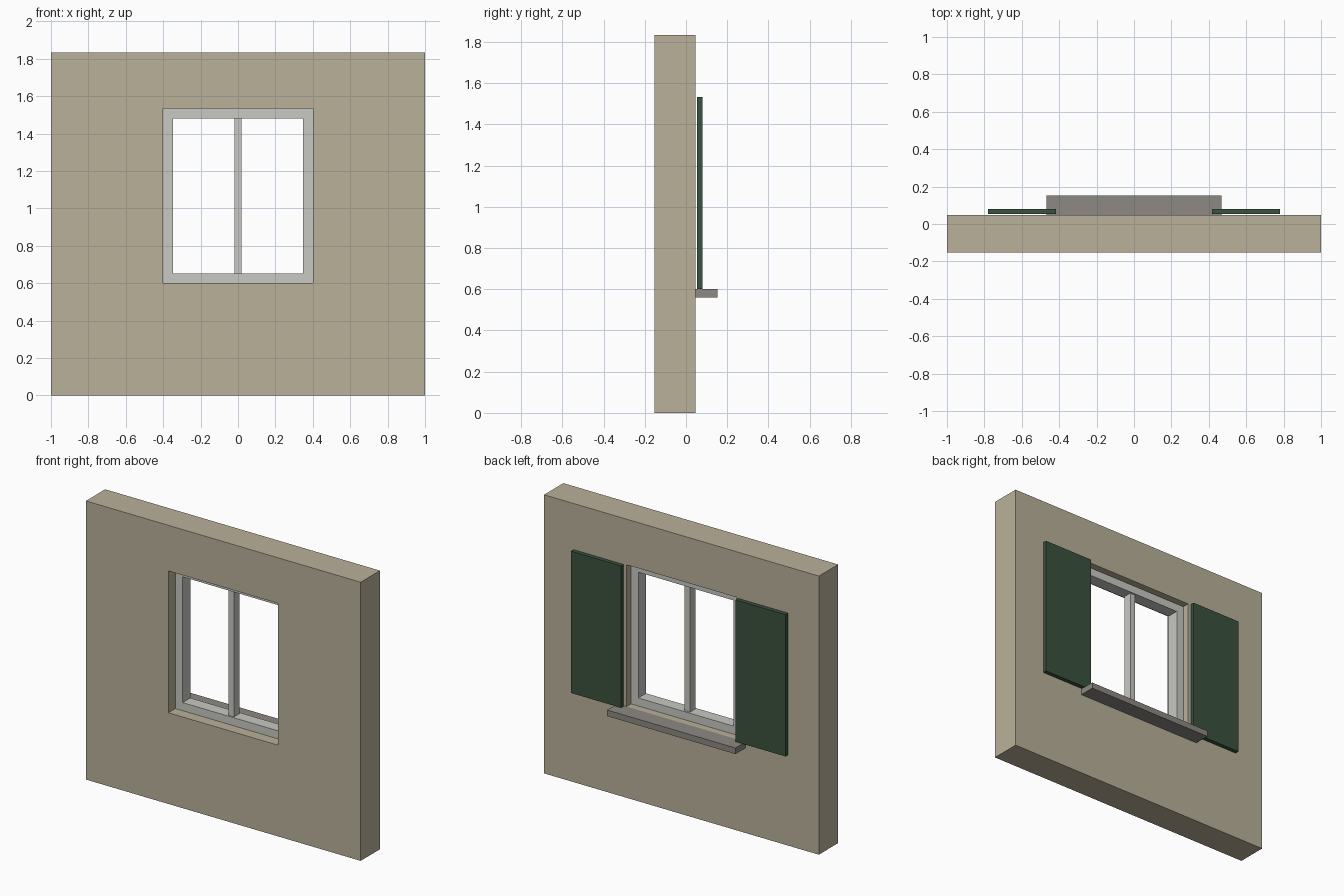
import bpy
import bmesh

default_cube = bpy.data.objects.get("Cube")
if default_cube:
    bpy.data.objects.remove(default_cube, do_unlink=True)


def make_material(name, rgb):
    mat = bpy.data.materials.new(name)
    mat.use_nodes = True
    mat.diffuse_color = (*rgb, 1)
    mat.node_tree.nodes["Principled BSDF"].inputs["Base Color"].default_value = (*rgb, 1)
    return mat


def add_object(name, bm, mat):
    bmesh.ops.recalc_face_normals(bm, faces=bm.faces)
    mesh = bpy.data.meshes.new(name)
    bm.to_mesh(mesh)
    bm.free()
    mesh.materials.append(mat)
    obj = bpy.data.objects.new(name, mesh)
    bpy.context.collection.objects.link(obj)
    return obj


def box(name, x, y, z, mat):
    """Box spanning the given (low, high) ranges."""
    bm = bmesh.new()
    bmesh.ops.create_cube(bm, size=1)
    for v in bm.verts:
        v.co = [r[0] if c < 0 else r[1] for c, r in zip(v.co, (x, y, z))]
    return add_object(name, bm, mat)


def ring(name, outer, inner, y, mat):
    """Rectangular slab with a rectangular opening; rectangles are (half width, bottom, top)."""
    bm = bmesh.new()
    loops = []
    for half, low, high in (outer, inner):
        corners = ((-half, low), (half, low), (half, high), (-half, high))
        loops.append([bm.verts.new((cx, y[0], cz)) for cx, cz in corners])
    out, inn = loops
    for i in range(4):
        j = (i + 1) % 4
        bm.faces.new((out[i], out[j], inn[j], inn[i]))
    geo = bmesh.ops.extrude_face_region(bm, geom=bm.faces[:], use_keep_orig=True)
    moved = [g for g in geo["geom"] if isinstance(g, bmesh.types.BMVert)]
    bmesh.ops.translate(bm, verts=moved, vec=(0, y[1] - y[0], 0))
    return add_object(name, bm, mat)


plaster = make_material("beige plaster", (0.49, 0.44, 0.323))
paint = make_material("pale grey paint", (0.578, 0.584, 0.546))
stone = make_material("grey stone", (0.27, 0.25, 0.223))
green = make_material("dark green paint", (0.042, 0.084, 0.048))

# Main dimensions
wall_front, wall_back = -0.153, 0.047
bottom, top = 0.6, 1.533
half_opening = 0.4
bar = 0.053

# Wall with window opening
opening = (half_opening, bottom, top)
ring("wall", (1, 0, 1.833), opening, (wall_front, wall_back), plaster)

# Recessed window frame and its slimmer centre post
ring("window_frame", opening, (half_opening - bar, bottom + bar, top - bar), (-0.08, 0), paint)
box("centre_post", (-0.02, 0.02), (-0.07, -0.012), (bottom + bar, top - bar), paint)

# Sill projecting from the outer face
box("window_sill", (-0.467, 0.467), (wall_back, 0.153), (bottom - 0.04, bottom), stone)

# Open shutters either side, standing just clear of the wall
for side, sign in (("left", 1), ("right", -1)):
    x_range = sorted((sign * 0.417, sign * 0.78))
    box(side + "_shutter", x_range, (0.053, 0.08), (bottom, top), green)
